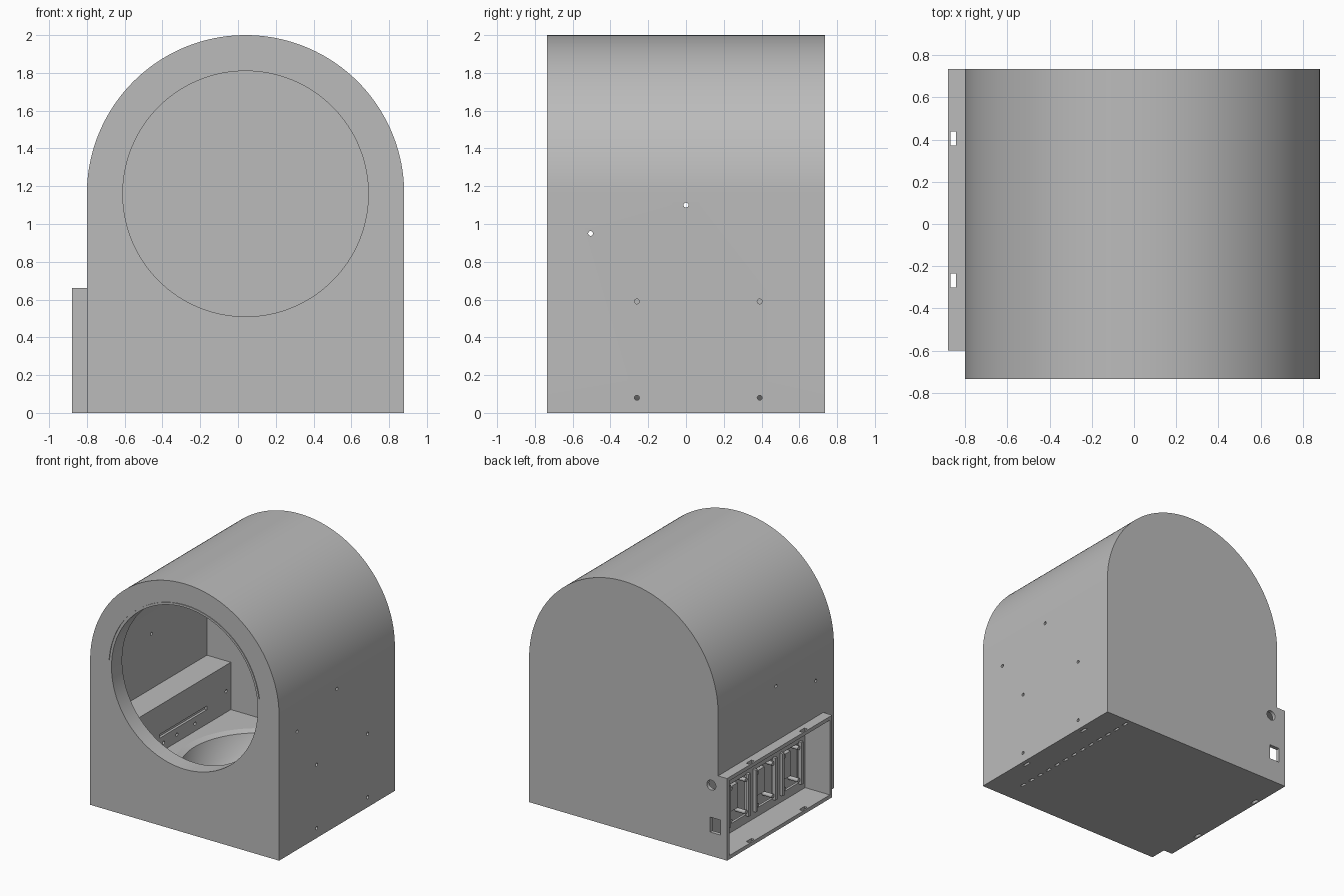
import bpy, bmesh, math
from mathutils import Matrix, Vector

if "Cube" in bpy.data.objects:
    bpy.data.objects.remove(bpy.data.objects["Cube"], do_unlink=True)

grey = bpy.data.materials.new("plain_grey")
grey.use_nodes = True
COLOUR = (0.5, 0.5, 0.5, 1)
grey.diffuse_color = COLOUR
grey.node_tree.nodes["Principled BSDF"].inputs["Base Color"].default_value = COLOUR

CX, CZ, R = 0.04, 1.16, 0.84      # arch centre and radius
FRONT, BACK, WALL = -0.735, 0.735, 0.03
STEP = -0.557                     # inner face of the electronics bay


# ---- helpers ----
def box(bm, x, y, z):
    m = Matrix.Translation(((x[0] + x[1]) / 2, (y[0] + y[1]) / 2, (z[0] + z[1]) / 2))
    m = m @ Matrix.Diagonal((x[1] - x[0], y[1] - y[0], z[1] - z[0], 1))
    bmesh.ops.create_cube(bm, size=1, matrix=m)


def rod(bm, axis, start, length, r, seg=16):
    d = {"x": Vector((1, 0, 0)), "y": Vector((0, 1, 0)), "z": Vector((0, 0, 1))}[axis]
    m = Matrix.Translation(Vector(start) + d * length / 2) @ d.to_track_quat("Z", "Y").to_matrix().to_4x4()
    bmesh.ops.create_cone(bm, cap_ends=True, segments=seg, radius1=r, radius2=r, depth=length, matrix=m)


def prism(bm, outline, y0, y1):
    """Extrude an outline of (x, z) points along y."""
    face = bm.faces.new([bm.verts.new((x, y0, z)) for x, z in outline])
    new = bmesh.ops.extrude_face_region(bm, geom=[face])["geom"]
    bmesh.ops.translate(bm, verts=[v for v in new if isinstance(v, bmesh.types.BMVert)], vec=(0, y1 - y0, 0))


def arch(inset):
    r, n = R - inset, 96
    arc = [(CX + r * math.cos(math.pi * i / n), CZ + r * math.sin(math.pi * i / n)) for i in range(n + 1)]
    return [(CX + r, inset)] + arc + [(CX - r, inset)]


def arc_band(a0, a1, r0, r1, n=24):
    angles = [math.radians(a0 + (a1 - a0) * i / n) for i in range(n + 1)]
    pts = [(r1, a) for a in angles] + [(r0, a) for a in reversed(angles)]
    return [(CX + r * math.cos(a), CZ + r * math.sin(a)) for r, a in pts]


def make(name, build):
    bm = bmesh.new()
    build(bm)
    bmesh.ops.recalc_face_normals(bm, faces=bm.faces)
    me = bpy.data.meshes.new(name)
    bm.to_mesh(me)
    bm.free()
    ob = bpy.data.objects.new(name, me)
    bpy.context.collection.objects.link(ob)
    me.materials.append(grey)
    return ob


def activate(ob):
    bpy.ops.object.select_all(action="DESELECT")
    ob.select_set(True)
    bpy.context.view_layer.objects.active = ob


def combine(ob, build, operation="DIFFERENCE"):
    tool = make("cutter", build)
    tool.hide_render = True
    mod = ob.modifiers.new("bool", "BOOLEAN")
    mod.object, mod.operation, mod.solver = tool, operation, "EXACT"
    activate(ob)
    bpy.ops.object.modifier_apply(modifier=mod.name)
    bpy.data.objects.remove(tool, do_unlink=True)


def smooth(ob):
    activate(ob)
    bpy.ops.object.shade_smooth_by_angle(angle=math.radians(30))


# ---- arched housing with hollow interior and round front opening ----
housing = make("housing", lambda bm: prism(bm, arch(0), FRONT, BACK))
combine(housing, lambda bm: prism(bm, arch(WALL), -0.6, BACK - WALL))
combine(housing, lambda bm: rod(bm, "y", (CX, -0.9, CZ), 0.4, 0.65, 128))

# ---- electronics bay, open on the right side ----
combine(housing, lambda bm: box(bm, (-0.88, STEP), (-0.6, BACK), (0, 0.66)), "UNION")
combine(housing, lambda bm: box(bm, (-1, STEP - WALL), (-0.57, BACK - WALL), (WALL, 0.66 - WALL)))


# ---- bolt holes, vents and slots ----
def small_cuts(bm):
    for y, z in ((-0.505, 0.95), (0, 1.1)):
        rod(bm, "x", (-1, y, z), 2, 0.013)
    for y in (-0.26, 0.39):
        for z in (0.08, 0.59):
            rod(bm, "x", (0.8, y, z), 0.2, 0.013)
    for y in (-0.268, 0.405):
        box(bm, (-0.868, -0.842), (y - 0.033, y + 0.033), (-0.1, 0.8))
        box(bm, (0.828, 0.848), (y - 0.033, y + 0.033), (-0.1, 0.02))
    for i in range(13):
        y = -0.525 + i * 0.1
        box(bm, (0.645, 0.665), (y - 0.025, y + 0.025), (-0.1, 0.1))
    # cable openings at the back of the bay
    rod(bm, "y", (-0.74, 0.65, 0.57), 0.2, 0.04, 32)
    box(bm, (-0.82, -0.73), (0.65, 0.85), (0.19, 0.31))
    # adjustment slot and bolt holes in the inner bay wall
    box(bm, (STEP - 0.02, STEP + 0.05), (-0.2, 0.4), (0.395, 0.425))
    for y, z in ((-0.15, 0.34), (0.02, 0.34), (0.25, 0.34), (0.645, 0.45)):
        rod(bm, "x", (STEP - 0.02, y, z), 0.1, 0.013)
    # fine grooves above the opening
    for a0, a1 in ((8, 131), (136, 176)):
        prism(bm, arc_band(a0, a1, 0.668, 0.673), FRONT - 0.1, FRONT + 0.006)


combine(housing, small_cuts)
smooth(housing)

# ---- mounting panel inside the bay, with window openings ----
WINDOWS = ((0.17, 0.42), (-0.17, 0.08), (-0.5, -0.26))
panel = make("bay_panel", lambda bm: box(bm, (-0.66, -0.64), (-0.57, BACK - WALL), (WALL, 0.66 - WALL)))


def window_cuts(bm):
    for y in WINDOWS:
        box(bm, (-0.7, -0.6), y, (0.1, 0.42))


combine(panel, window_cuts)


def window_frames(bm):
    for y0, y1 in WINDOWS:
        for y in (y0, y1):
            box(bm, (-0.685, -0.66), (y - 0.012, y + 0.012), (0.09, 0.43))
        for y in (y0 + 0.03, y1 - 0.03):
            for z in (0.13, 0.39):
                rod(bm, "x", (-0.675, y, z), 0.088, 0.016)


make("window_frames", window_frames)
make("module_plates", lambda bm: [box(bm, (-0.615, STEP - WALL), (a + 0.05, b - 0.05), (0.16, 0.36))
                                  for a, b in WINDOWS])

# ---- inner deck with round bowl ----
BX, BY, BR, DECK = 0.147, 0.05, 0.62, 0.28
deck = make("inner_deck", lambda bm: box(bm, (STEP, 0.85), (-0.6, BACK - WALL), (DECK - 0.02, DECK)))
combine(deck, lambda bm: rod(bm, "z", (BX, BY, 0.1), 0.4, BR, 96))
smooth(deck)


def bowl_shape(bm):
    profile = ((BR, DECK), (0.57, DECK - 0.015), (0.52, 0.12), (0.46, 0.06), (0, 0.05))
    verts = [bm.verts.new((r, 0, z)) for r, z in profile]
    edges = [bm.edges.new(pair) for pair in zip(verts, verts[1:])]
    bmesh.ops.spin(bm, geom=verts + edges, cent=(0, 0, 0), axis=(0, 0, 1), angle=math.tau, steps=96)
    bmesh.ops.remove_doubles(bm, verts=bm.verts, dist=0.0005)
    bmesh.ops.translate(bm, verts=bm.verts, vec=(BX, BY, 0))


bowl = make("bowl", bowl_shape)
# open surface: keep its normals facing up into the bowl
if sum(p.normal.z for p in bowl.data.polygons) < 0:
    bowl.data.flip_normals()
smooth(bowl)
